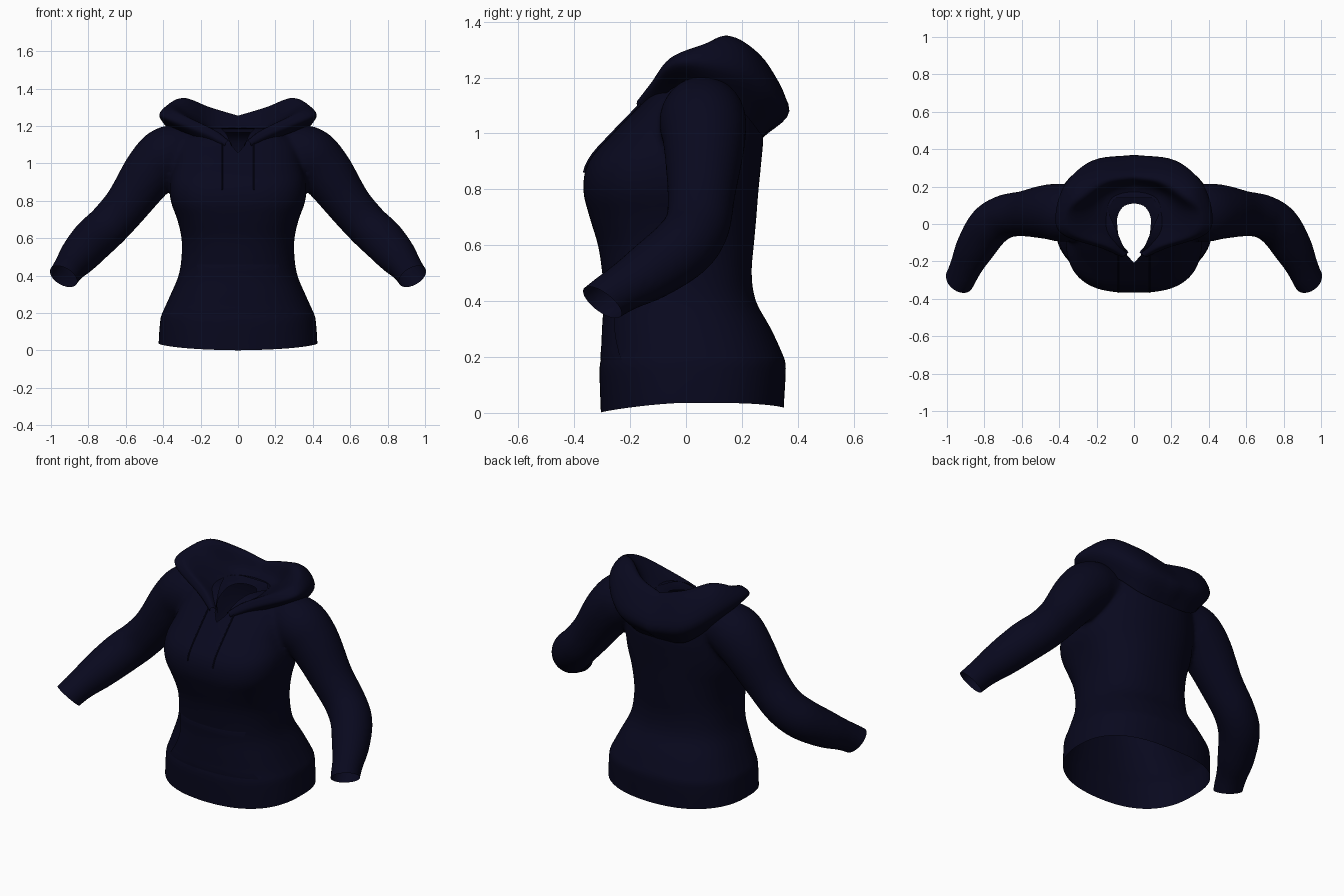
import bpy, bmesh, math
from mathutils import Vector
from mathutils.bvhtree import BVHTree

cube = bpy.data.objects.get("Cube")
if cube:
    bpy.data.objects.remove(cube, do_unlink=True)

navy = bpy.data.materials.new("dark navy cloth")
navy.use_nodes = True
colour = (0.0025, 0.0025, 0.013, 1)
navy.diffuse_color = colour
bsdf = navy.node_tree.nodes["Principled BSDF"]
bsdf.inputs["Base Color"].default_value = colour
bsdf.inputs["Roughness"].default_value = 0.9


def spline(points, steps):
    """Catmull-Rom curve through points of any dimension."""
    p = [Vector(q) for q in points]
    p = [2 * p[0] - p[1]] + p + [2 * p[-1] - p[-2]]
    out = []
    for i in range(1, len(p) - 2):
        a, b, c, d = p[i - 1:i + 3]
        for k in range(steps):
            t = k / steps
            out.append(0.5 * (2 * b + (c - a) * t + (2 * a - 5 * b + 4 * c - d) * t * t
                              + (3 * b - a - 3 * c + d) * t ** 3))
    return out + [p[-2]]


def loft(bm, rings, closed=True):
    """Skin a row of equal rings; closed rings are also capped."""
    rows = [[bm.verts.new(v) for v in ring] for ring in rings]
    n = len(rows[0])
    for a, b in zip(rows, rows[1:]):
        for i in range(n if closed else n - 1):
            j = (i + 1) % n
            bm.faces.new((a[i], a[j], b[j], b[i]))
    if closed:
        bm.faces.new(rows[0])
        bm.faces.new(rows[-1])


def make(name, bm):
    mesh = bpy.data.meshes.new(name)
    bmesh.ops.recalc_face_normals(bm, faces=bm.faces)
    bm.to_mesh(mesh)
    bm.free()
    mesh.materials.append(navy)
    mesh.shade_smooth()
    obj = bpy.data.objects.new(name, mesh)
    bpy.context.collection.objects.link(obj)
    return obj


# Torso: height, half width, front y, back y
torso = [(-.08, .42, -.30, .345), (.03, .425, -.305, .35), (.17, .415, -.31, .358),
         (.20, .405, -.30, .35), (.30, .36, -.295, .305), (.40, .318, -.29, .25),
         (.50, .302, -.30, .235), (.60, .302, -.315, .243), (.70, .325, -.345, .252),
         (.80, .36, -.368, .26), (.90, .365, -.348, .27), (1.0, .34, -.262, .277),
         (1.1, .32, -.165, .26), (1.15, .27, -.12, .23), (1.19, .14, -.05, .16)]


def torso_ring(z, half, front, back, n=56):
    chest = min(1, max(0, (z - .5) / .25))
    ring = []
    for i in range(n):
        a = math.tau * i / n
        c, s = math.cos(a), math.sin(a)
        power = .82 + chest * (.1 if s > 0 else -.1)
        x = half * math.copysign(abs(c) ** power, c)
        y = (front + back) / 2 + (back - front) / 2 * math.copysign(abs(s) ** power, s)
        ring.append((x, y, z))
    return ring


body = bmesh.new()
loft(body, [torso_ring(*row) for row in spline(torso, 4)])

# Sleeves: centre and radius along the bent arm
arm = [(.22, .07, 1.07, .12), (.36, .06, 1.05, .155), (.46, .065, .965, .147),
       (.59, .055, .785, .122), (.69, .04, .67, .117), (.775, -.015, .59, .117),
       (.85, -.13, .505, .105), (.895, -.22, .45, .088), (.93, -.295, .40, .082),
       (.98, -.375, .33, .082)]
path = spline(arm, 5)
for side in (1, -1):
    rings = []
    for i, p in enumerate(path):
        along = (path[min(i + 1, len(path) - 1)] - path[max(i - 1, 0)]).to_3d()
        turn = along.to_track_quat('Z', 'Y')
        ring = []
        for k in range(28):
            a = math.tau * k / 28
            v = p.to_3d() + turn @ Vector((math.cos(a), math.sin(a), 0)) * p[3]
            ring.append((v.x * side, v.y, v.z))
        rings.append(ring)
    loft(body, rings)

# Fuse torso and sleeves into one soft shell
shell = make("fused_form", body)
fuse = shell.modifiers.new("fuse", 'REMESH')
fuse.mode = 'VOXEL'
fuse.voxel_size = .014
soft = shell.modifiers.new("soft", 'SMOOTH')
soft.factor = .5
soft.iterations = 9
bpy.context.view_layer.update()
fused = bpy.data.meshes.new_from_object(shell.evaluated_get(bpy.context.evaluated_depsgraph_get()))
bpy.data.objects.remove(shell, do_unlink=True)
bm = bmesh.new()
bm.from_mesh(fused)
bpy.data.meshes.remove(fused)


def cut(point, normal, region, clear=True):
    faces = [f for f in bm.faces if region(f.calc_center_median())]
    geom = set(faces)
    for f in faces:
        geom.update(f.edges)
        geom.update(f.verts)
    bmesh.ops.bisect_plane(bm, geom=list(geom), plane_co=point, plane_no=normal,
                           clear_outer=clear)


# Open the hem and both cuffs
cut((0, 0, .03), (0, 0, -1), lambda c: c.z < .2)
for side in (1, -1):
    cut((.935 * side, -.30, .397), (.42 * side, -.55, -.72),
        lambda c: c.x * side > .78 and c.z < .56)

# Open the neck with a slit running down to a point at the front
half = [(0, -.25), (.035, -.17), (.13, -.07), (.16, .06), (.1, .14)]
neck = [Vector(p) for p in half + [(-x, y) for x, y in reversed(half[1:])]]
sides = []
for a, b in zip(neck, neck[1:] + neck[:1]):
    d = b - a
    sides.append((a.to_3d(), Vector((d.y, -d.x, 0))))
for point, normal in sides:
    cut(point, normal, lambda c: c.z > .92 and abs(c.x) < .26, False)
hole = []
for f in bm.faces:
    c = f.calc_center_median()
    if c.z > .92 and all((Vector((c.x, c.y, 0)) - p).dot(n) < 0 for p, n in sides):
        hole.append(f)
bmesh.ops.delete(bm, geom=hole, context='FACES')

# Let the hem dip at the front centre and a little at the back
for v in bm.verts:
    if v.co.z < .2 and abs(v.co.x) < .5:
        drop = max(0, -v.co.y / .31) ** 1.5 * .03 + max(0, v.co.y / .35) ** 4 * .012
        drop -= .006 * min(1, abs(v.co.x) / .42)
        v.co.z -= drop * (1 - max(v.co.z - .03, 0) / .17)
surface = BVHTree.FromBMesh(bm)
make("body_and_sleeves", bm)


def on_front(x, z, gap):
    hit = surface.ray_cast(Vector((x, -2, z)), Vector((0, 1, 0)))[0]
    return (x, (hit.y if hit else -.2) - gap, z)


# Front pouch pocket with curved hand openings
bm = bmesh.new()
rows = []
for r in range(15):
    t = r / 14
    half_width = .30 - .08 * t - .04 * math.sin(math.pi * t)
    z = .19 + .27 * t
    rows.append([on_front(half_width * (k / 12 - 1), z, .001 if r in (0, 14) else .006)
                 for k in range(25)])
loft(bm, rows, False)
make("front_pocket", bm)

# Hood: sections from the throat round to the back,
# each running from the neck, over the rim and down the outside
sections = [
    [(.03, -.15, 1.08), (.035, -.157, 1.105), (.05, -.168, 1.12), (.06, -.175, 1.115),
     (.068, -.175, 1.1), (.07, -.16, 1.08)],
    [(.075, -.09, 1.12), (.095, -.10, 1.155), (.13, -.12, 1.18), (.155, -.128, 1.175),
     (.175, -.128, 1.155), (.17, -.10, 1.12)],
    [(.09, .0, 1.15), (.18, -.02, 1.20), (.30, -.05, 1.265), (.345, -.062, 1.26),
     (.37, -.06, 1.23), (.30, -.03, 1.17)],
    [(.085, .05, 1.16), (.20, .06, 1.215), (.33, .06, 1.31), (.39, .04, 1.30),
     (.42, .03, 1.25), (.36, .06, 1.18)],
    [(.06, .09, 1.165), (.16, .15, 1.205), (.27, .14, 1.345), (.33, .20, 1.31),
     (.37, .21, 1.21), (.29, .19, 1.09)],
    [(.03, .105, 1.165), (.09, .19, 1.20), (.15, .225, 1.30), (.19, .29, 1.25),
     (.22, .34, 1.12), (.17, .265, 1.0)],
    [(0, .11, 1.165), (0, .20, 1.195), (0, .25, 1.255), (0, .30, 1.215),
     (0, .37, 1.08), (0, .275, .985)]]
fine = [spline(s, 5) for s in sections]
strands = [spline(column, 6) for column in zip(*fine)]
bm = bmesh.new()
loft(bm, strands, False)
hood = make("hood", bm)
mirror = hood.modifiers.new("mirror", 'MIRROR')
mirror.use_clip = True

# Drawstrings hanging from the throat
for side, label in ((1, "left"), (-1, "right")):
    cord = bpy.data.curves.new(label + "_drawstring", 'CURVE')
    cord.dimensions = '3D'
    cord.bevel_depth = .004
    cord.bevel_resolution = 2
    cord.use_fill_caps = True
    line = cord.splines.new('POLY')
    line.points.add(12)
    for i, p in enumerate(line.points):
        z = 1.12 - .26 * i / 12
        p.co = (*on_front(.085 * side, z, .006), 1)
    cord.materials.append(navy)
    obj = bpy.data.objects.new(label + "_drawstring", cord)
    bpy.context.collection.objects.link(obj)
